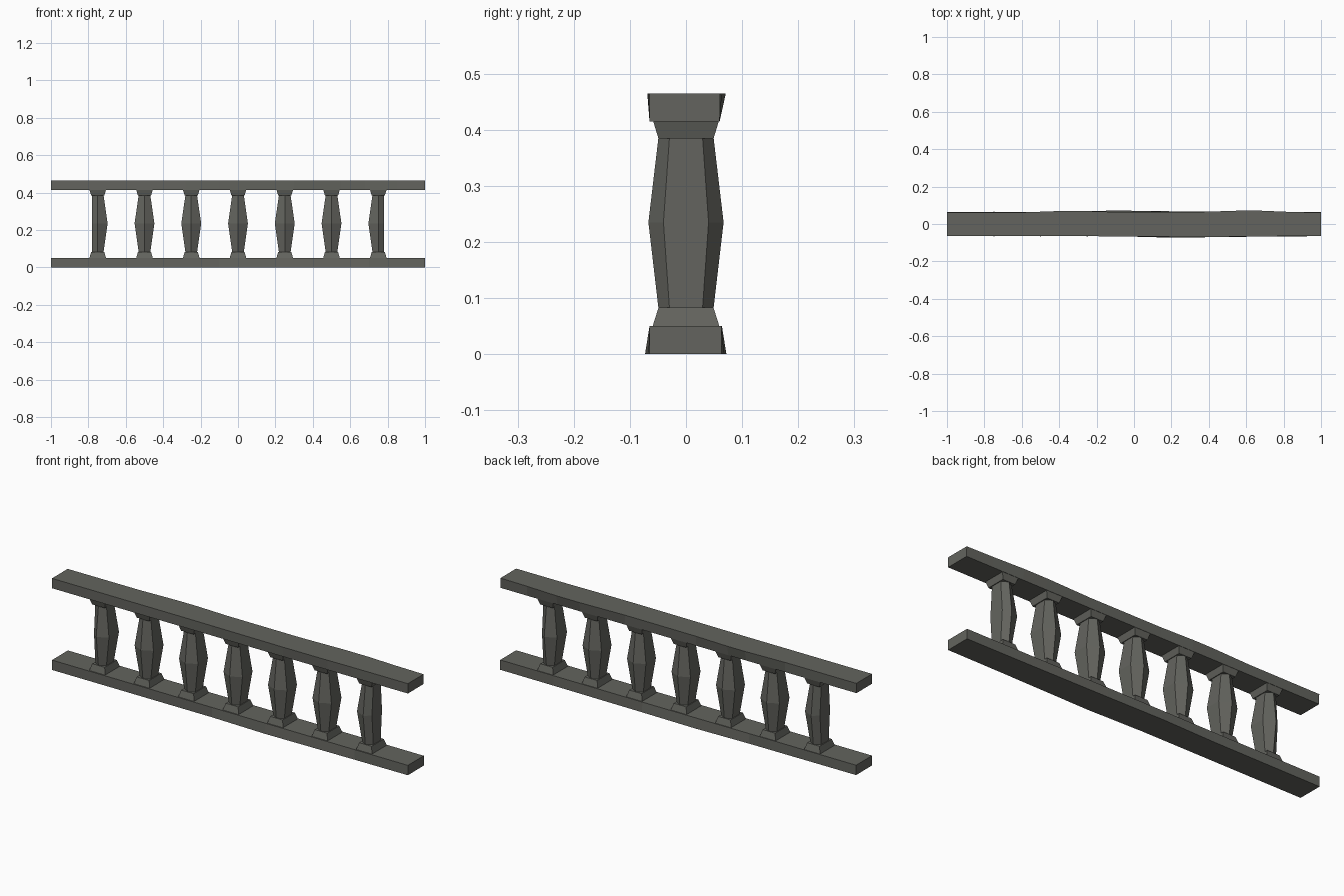
import bpy, math

if "Cube" in bpy.data.objects:
    bpy.data.objects.remove(bpy.data.objects["Cube"])

stone = bpy.data.materials.new("dark grey stone")
stone.diffuse_color = (0.125, 0.127, 0.112, 1)
stone.use_nodes = True
stone.node_tree.nodes["Principled BSDF"].inputs["Base Color"].default_value = stone.diffuse_color


def loft(name, rings):
    """Closed solid through a list of equal-sized rings."""
    n = len(rings[0])
    verts = [p for r in rings for p in r]
    faces = [list(range(n))[::-1], [len(verts) - n + i for i in range(n)]]
    for k in range(len(rings) - 1):
        for i in range(n):
            j = (i + 1) % n
            faces.append([k * n + i, k * n + j, (k + 1) * n + j, (k + 1) * n + i])
    me = bpy.data.meshes.new(name)
    me.from_pydata(verts, [], faces)
    me.materials.append(stone)
    ob = bpy.data.objects.new(name, me)
    bpy.context.collection.objects.link(ob)
    return ob


def rail(name, z0, z1, stations):
    """Slightly worn beam: x, lower front/back y, upper front/back y."""
    loft(name, [[(x, lf, z0), (x, lb, z0), (x, ub, z1), (x, uf, z1)]
                for x, lf, lb, uf, ub in stations])


# Rails with uneven hewn edges
rail("bottom_rail", 0, 0.05, [
    (-1, -.065, .063, -.065, .063), (-.4, -.065, .065, -.065, .063),
    (-.1, -.065, .072, -.065, .064), (.2, -.073, .068, -.065, .064),
    (.7, -.067, .064, -.065, .063), (1, -.065, .063, -.065, .063)])
rail("top_rail", 0.415, 0.465, [
    (-1, -.065, .06, -.065, .061), (-.6, -.065, .06, -.065, .062),
    (-.38, -.065, .06, -.065, .07), (-.28, -.065, .06, -.065, .07),
    (-.1, -.065, .06, -.066, .064), (.3, -.065, .06, -.069, .063),
    (.55, -.065, .06, -.068, .071), (.68, -.065, .06, -.066, .071),
    (.85, -.065, .06, -.065, .064), (1, -.065, .06, -.065, .061)])


def box_ring(x, hx, hy, z):
    return [(x - hx, -hy, z), (x + hx, -hy, z), (x + hx, hy, z), (x - hx, hy, z)]


def hex_ring(x, hx, hy, z, outer=0):
    ring = []
    for sx, sy in ((0, -1), (1, -.6), (1, .6), (0, 1), (-1, .6), (-1, -.6)):
        w = 0.031 if sx and sx == outer else hx   # end posts are flat outside
        ring.append((x + sx * w, sy * hy, z))
    return ring


# Seven balusters, each with a foot block, bulging shaft and head block
for i in range(7):
    x = -0.75 + 0.25 * i
    outer = -1 if i == 0 else 1 if i == 6 else 0
    loft(f"baluster_foot_{i}", [box_ring(x, .045, .06, .048), box_ring(x, .035, .049, .083)])
    loft(f"baluster_shaft_{i}", [hex_ring(x, .031, .049, .081), 
                                 hex_ring(x, .053, .067, .235, outer),
                                 hex_ring(x, .031, .049, .387)])
    loft(f"baluster_head_{i}", [box_ring(x, .035, .049, .384), box_ring(x, .045, .059, .417)])
